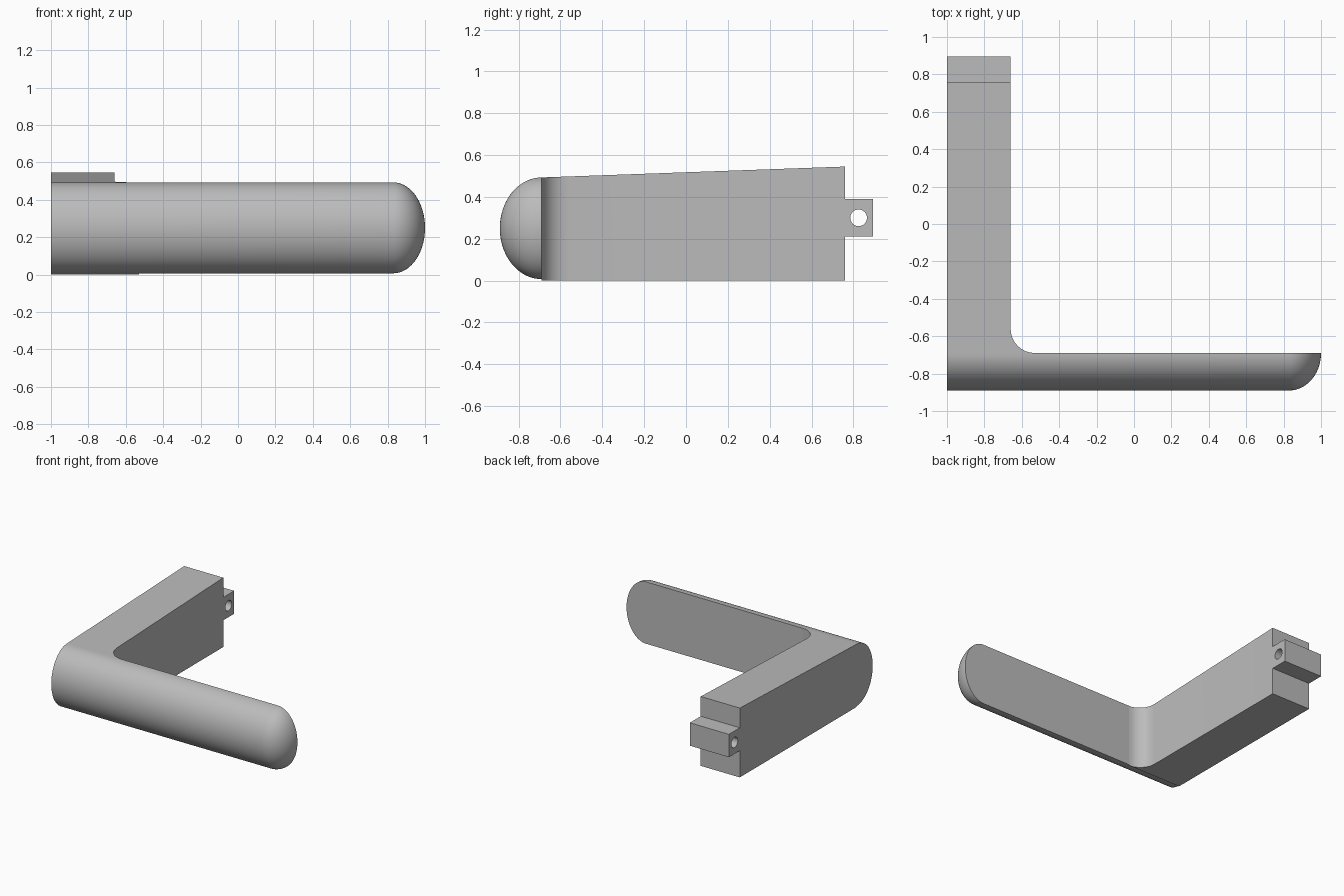
import bpy, bmesh
from math import cos, sin, pi, radians

cube = bpy.data.objects.get("Cube")
if cube:
    bpy.data.objects.remove(cube, do_unlink=True)

grey = bpy.data.materials.new("mid grey")
grey.use_nodes = True
COLOUR = (0.5, 0.5, 0.5, 1)
grey.diffuse_color = COLOUR
grey.node_tree.nodes["Principled BSDF"].inputs["Base Color"].default_value = COLOUR

LEFT, INNER = -1.0, -0.66        # arm sides
SEAM, BACK = -0.69, 0.76         # bar back plane, arm end
FILLET = 0.13


def finish(name, bm):
    bmesh.ops.remove_doubles(bm, verts=bm.verts, dist=1e-5)
    bmesh.ops.recalc_face_normals(bm, faces=bm.faces)
    mesh = bpy.data.meshes.new(name)
    bm.to_mesh(mesh)
    bm.free()
    mesh.materials.append(grey)
    obj = bpy.data.objects.new(name, mesh)
    bpy.context.collection.objects.link(obj)
    return obj


def smooth(obj):
    bpy.ops.object.select_all(action='DESELECT')
    obj.select_set(True)
    bpy.context.view_layer.objects.active = obj
    bpy.ops.object.shade_smooth_by_angle(angle=radians(30))


# Side arm: plan outline with a filleted inner corner and a sloping top
plan = [(LEFT, BACK), (LEFT, SEAM), (INNER + FILLET, SEAM)]
for i in range(1, 9):
    a = pi / 2 * i / 8
    plan.append((INNER + FILLET * (1 - sin(a)), SEAM + FILLET * (1 - cos(a))))
plan.append((INNER, BACK))
bm = bmesh.new()
low = [bm.verts.new((x, y, 0)) for x, y in plan]
high = [bm.verts.new((x, y, 0.493 + 0.052 * (y - SEAM) / (BACK - SEAM))) for x, y in plan]
bm.faces.new(low)
bm.faces.new(high)
for i in range(len(plan)):
    j = (i + 1) % len(plan)
    bm.faces.new((low[i], low[j], high[j], high[i]))
smooth(finish("side_arm", bm))

# Front bar: half-ellipse section lofted along x, closing in a rounded end
MID, DEPTH, HALF, NOSE = 0.25, 0.2, 0.243, 0.17
stations = [(LEFT, 1), (INNER + FILLET, 1)]
stations += [(1 - NOSE + NOSE * sin(pi / 2 * i / 20), cos(pi / 2 * i / 20)) for i in range(20)]
N = 40
bm = bmesh.new()
rings = [[bm.verts.new((x, SEAM - DEPTH * s * sin(pi * k / N), MID + HALF * s * cos(pi * k / N)))
          for k in range(N + 1)] for x, s in stations]
bm.faces.new(rings[0])
for n, (a, b) in enumerate(zip(rings, rings[1:])):
    for k in range(N):
        bm.faces.new((a[k], a[k + 1], b[k + 1], b[k]))
    if n:                                   # flat back beyond the arm joint
        bm.faces.new((a[0], b[0], b[-1], a[-1]))
tip = bm.verts.new((1, SEAM, MID))
for k in range(N):
    bm.faces.new((rings[-1][k], rings[-1][k + 1], tip))
bm.faces.new((rings[-1][0], tip, rings[-1][-1]))
smooth(finish("front_bar", bm))

# Hinge tab with a cross hole
bm = bmesh.new()
bmesh.ops.create_cube(bm, size=1)
for v in bm.verts:
    v.co = ((LEFT + INNER) / 2 + v.co.x * (INNER - LEFT), 0.8275 + v.co.y * 0.135, 0.3 + v.co.z * 0.18)
tab = finish("hinge_tab", bm)

bpy.ops.mesh.primitive_cylinder_add(vertices=32, radius=0.04, depth=1,
                                    location=(LEFT, 0.825, 0.3), rotation=(0, pi / 2, 0))
cutter = bpy.context.object
cutter.name = "hole_cutter"
cutter.data.materials.append(grey)
cutter.hide_render = True
cut = tab.modifiers.new("hole", 'BOOLEAN')
cut.operation = 'DIFFERENCE'
cut.solver = 'EXACT'
cut.object = cutter
bpy.context.view_layer.objects.active = tab
bpy.ops.object.modifier_apply(modifier="hole")
bpy.data.objects.remove(cutter, do_unlink=True)
smooth(tab)
